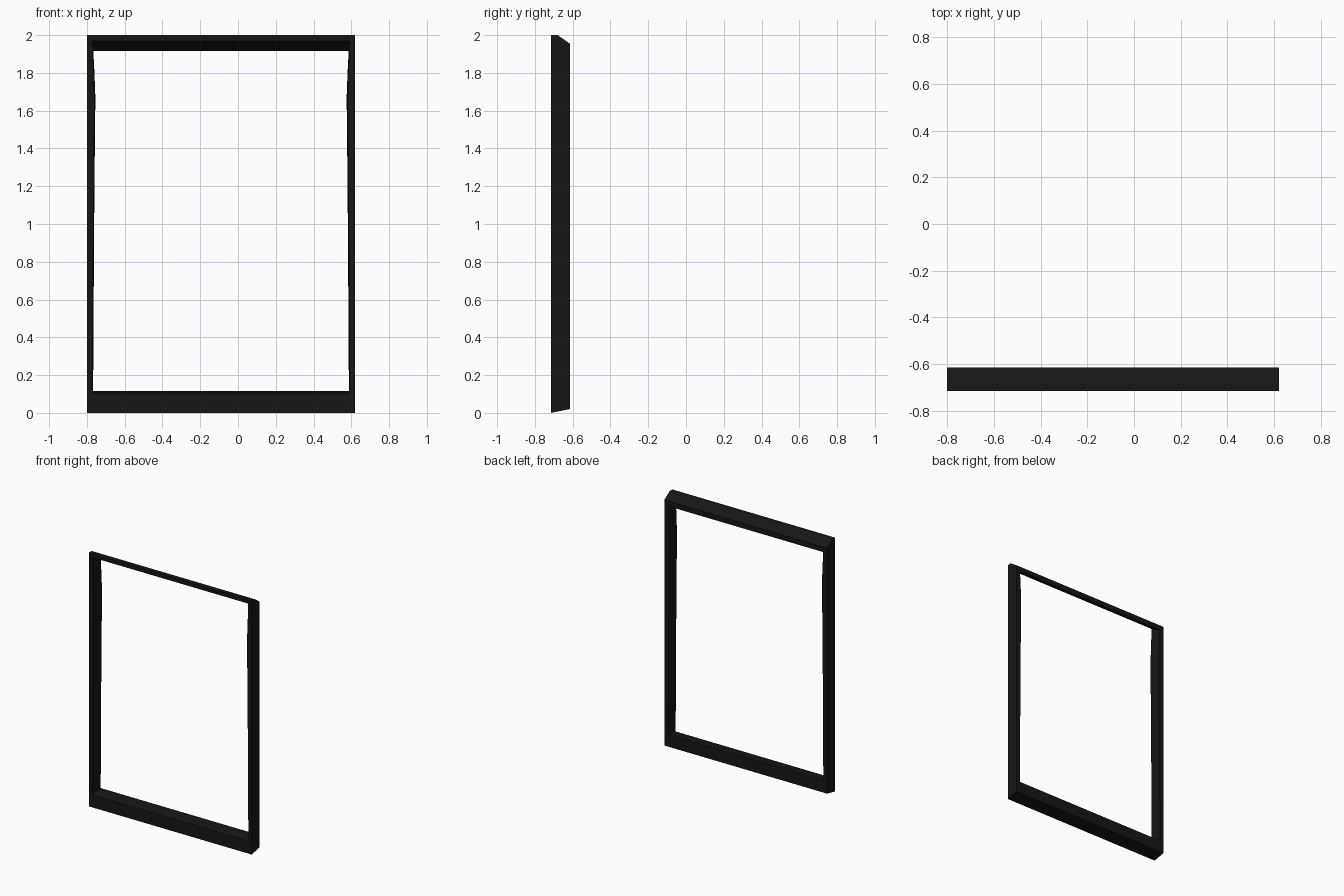
import bpy, bmesh

if "Cube" in bpy.data.objects:
    bpy.data.objects.remove(bpy.data.objects["Cube"])

X0, X1 = -0.80, 0.62          # outer sides
YF, YB = -0.715, -0.615       # front and back

black = bpy.data.materials.new("black")
black.diffuse_color = (0.008, 0.008, 0.008, 1)
black.use_nodes = True
black.node_tree.nodes["Principled BSDF"].inputs["Base Color"].default_value = black.diffuse_color


def loft(name, rings):
    """Closed solid through a list of equal-length point rings."""
    bm = bmesh.new()
    loops = [[bm.verts.new(p) for p in ring] for ring in rings]
    n = len(loops[0])
    for a, b in zip(loops, loops[1:]):
        for i in range(n):
            j = (i + 1) % n
            bm.faces.new((a[i], a[j], b[j], b[i]))
    bm.faces.new(loops[0][::-1])
    bm.faces.new(loops[-1])
    bmesh.ops.recalc_face_normals(bm, faces=bm.faces)
    me = bpy.data.meshes.new(name)
    bm.to_mesh(me)
    bm.free()
    me.materials.append(black)
    ob = bpy.data.objects.new(name, me)
    bpy.context.collection.objects.link(ob)
    return ob


def rail(name, profile):
    """Full-width bar from a (y, z) profile."""
    return loft(name, [[(x, y, z) for y, z in profile] for x in (X0, X1)])


# Top rail with bevelled back edge and sloping underside
rail("top_rail", [(YF, 2.0), (-0.68, 2.0), (YB, 1.955), (YB, 1.915), (YF, 1.97)])

# Bottom rail with gently sloping top and underside
rail("bottom_rail", [(YF, 0.0), (YF, 0.10), (-0.70, 0.107), (YB, 0.115), (YB, 0.02)])

# Side posts: (front z, back z, width), widest near the top
STATIONS = [(0.10, 0.115, 0.033), (0.95, 0.95, 0.038), (1.40, 1.40, 0.042),
            (1.67, 1.67, 0.045), (1.80, 1.80, 0.040), (1.97, 1.915, 0.034)]


def post(name, outer, inward):
    rings = []
    for zf, zb, w in STATIONS:
        front, back = outer + inward * (w - 0.004), outer + inward * w
        rings.append([(outer, YF, zf), (front, YF, zf),
                      (back, YB, zb), (outer, YB, zb)])
    return loft(name, rings)


post("left_post", X0, 1)
post("right_post", X1, -1)
